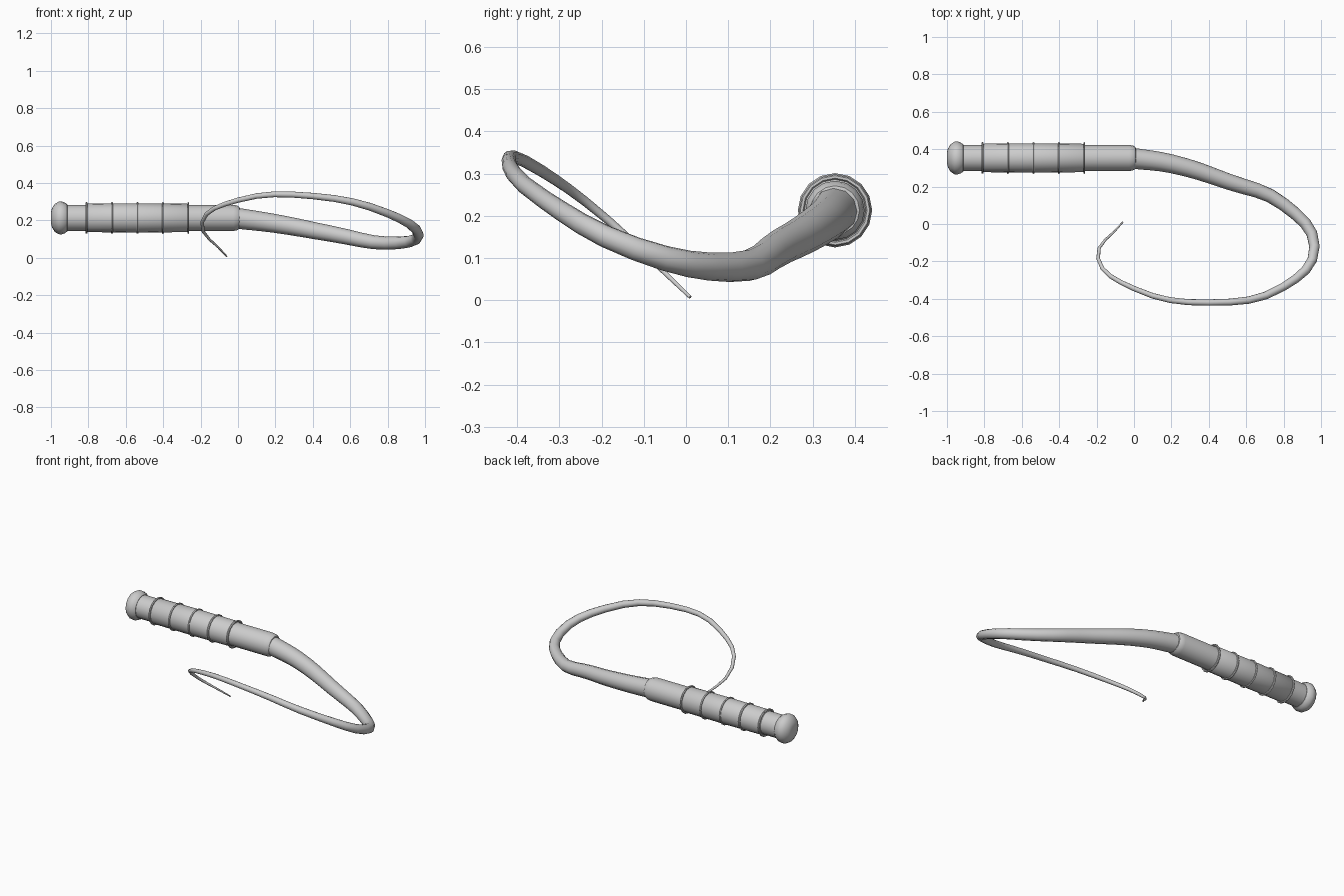
import bpy, bmesh, math
from mathutils import Matrix, Vector

cube = bpy.data.objects.get("Cube")
if cube:
    bpy.data.objects.remove(cube, do_unlink=True)

AXIS_Y, AXIS_Z = 0.353, 0.213   # handle centre line, running along x

grey = bpy.data.materials.new("plain grey")
grey.use_nodes = True
grey.diffuse_color = (0.6, 0.6, 0.6, 1)
grey.node_tree.nodes["Principled BSDF"].inputs["Base Color"].default_value = (0.6, 0.6, 0.6, 1)


def finish(obj, angle=40):
    obj.data.materials.clear()
    obj.data.materials.append(grey)
    bpy.ops.object.select_all(action='DESELECT')
    obj.select_set(True)
    bpy.context.view_layer.objects.active = obj
    bpy.ops.object.shade_smooth_by_angle(angle=math.radians(angle))


def lathe(name, profile, sides=16):
    """Turn (x, radius) pairs about the handle axis and cap both ends."""
    bm = bmesh.new()
    rings = []
    for x, r in profile:
        rings.append([bm.verts.new((x, AXIS_Y + r * math.cos(a), AXIS_Z + r * math.sin(a)))
                      for a in (math.tau * i / sides for i in range(sides))])
    for a, b in zip(rings, rings[1:]):
        for i in range(sides):
            j = (i + 1) % sides
            bm.faces.new((a[i], a[j], b[j], b[i]))
    bm.faces.new(rings[0])
    bm.faces.new(rings[-1])
    bmesh.ops.recalc_face_normals(bm, faces=bm.faces)
    mesh = bpy.data.meshes.new(name)
    bm.to_mesh(mesh)
    bm.free()
    obj = bpy.data.objects.new(name, mesh)
    bpy.context.collection.objects.link(obj)
    finish(obj)


# Handle: rounded pommel, core and thicker wrapped grip
lathe("pommel", [(-1, 0.03), (-0.995, 0.05), (-0.98, 0.074), (-0.96, 0.087),
                 (-0.943, 0.088), (-0.925, 0.082), (-0.913, 0.072), (-0.911, 0.06)])
lathe("handle_core", [(-0.93, 0.07), (-0.025, 0.07), (-0.005, 0.066), (0.008, 0.058), (0.01, 0.05)])
lathe("grip", [(-0.815, 0.07), (-0.808, 0.076), (-0.54, 0.078), (-0.272, 0.076), (-0.265, 0.07)])

# Thin binding rings around the grip
for i in range(5):
    bpy.ops.mesh.primitive_torus_add(
        major_segments=16, minor_segments=6, major_radius=0.079, minor_radius=0.006,
        location=(-0.81 + 0.136 * i, AXIS_Y, AXIS_Z), rotation=(0, math.pi / 2, 0))
    ring = bpy.context.object
    ring.name = f"grip_ring_{i + 1}"
    finish(ring)

# Lash: tapering curve, each point is x, y, z, radius
path = [(-0.02, 0.353, 0.213, 0.056), (0.2, 0.322, 0.183, 0.050), (0.5, 0.228, 0.128, 0.043),
        (0.8, 0.105, 0.078, 0.035), (0.965, -0.12, 0.122, 0.028), (0.8, -0.335, 0.238, 0.022),
        (0.4, -0.42, 0.33, 0.017), (0, -0.345, 0.308, 0.014), (-0.192, -0.185, 0.19, 0.010),
        (-0.06, 0.01, 0.007, 0.004)]
curve = bpy.data.curves.new("lash", 'CURVE')
curve.dimensions = '3D'
curve.bevel_depth = 1
curve.bevel_resolution = 4
curve.use_fill_caps = True
curve.resolution_u = 4
spline = curve.splines.new('BEZIER')
spline.bezier_points.add(len(path) - 1)
for point, (x, y, z, r) in zip(spline.bezier_points, path):
    point.co = (x, y, z)
    point.radius = r
    point.handle_left_type = point.handle_right_type = 'AUTO'
lash = bpy.data.objects.new("lash", curve)
bpy.context.collection.objects.link(lash)
bpy.ops.object.select_all(action='DESELECT')
lash.select_set(True)
bpy.context.view_layer.objects.active = lash
bpy.ops.object.convert(target='MESH')
finish(bpy.context.object, 50)
